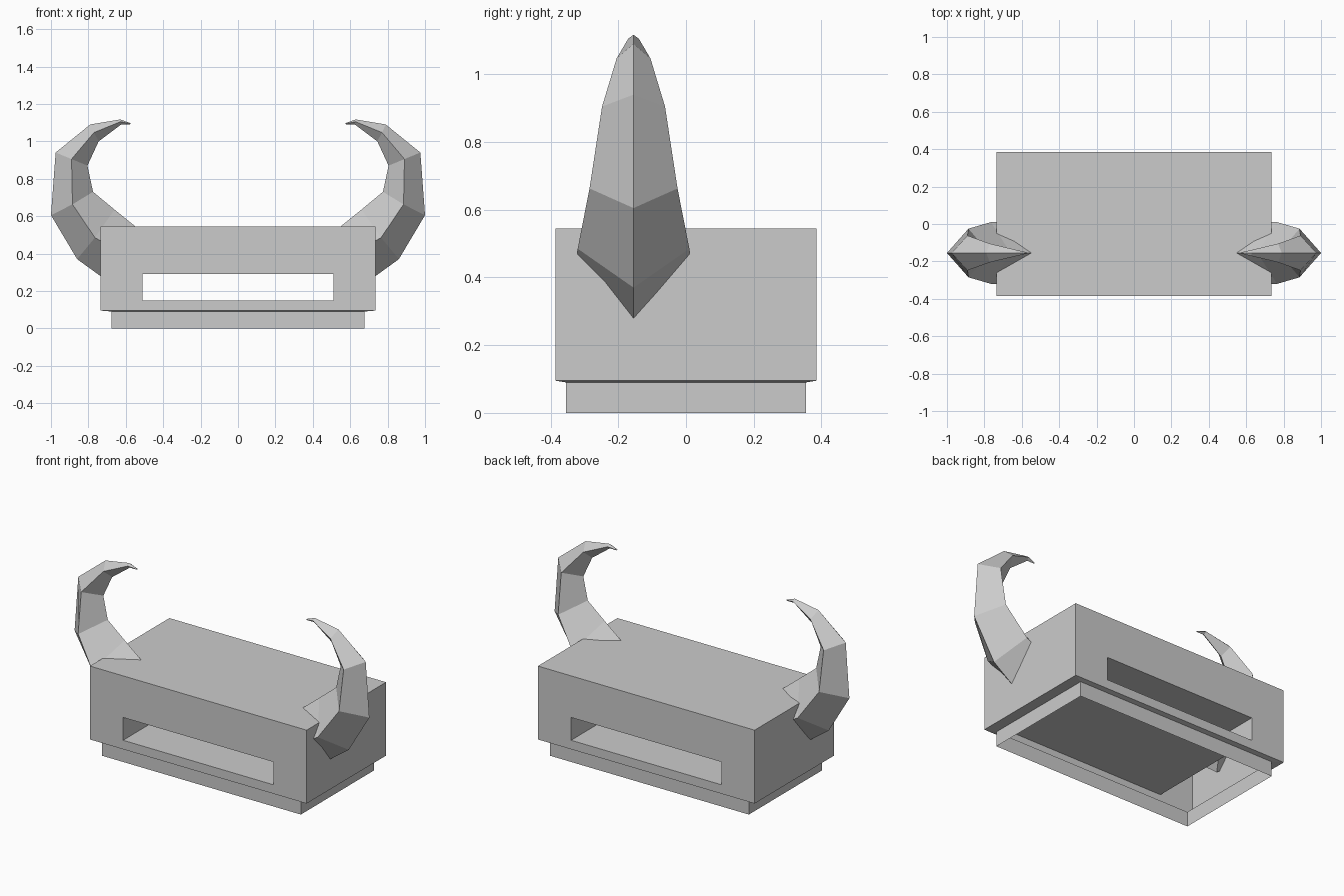
import bpy, bmesh

if "Cube" in bpy.data.objects:
    bpy.data.objects.remove(bpy.data.objects["Cube"])


def make_object(name, bm):
    bmesh.ops.remove_doubles(bm, verts=bm.verts, dist=1e-5)
    bmesh.ops.recalc_face_normals(bm, faces=bm.faces)
    mesh = bpy.data.meshes.new(name)
    bm.to_mesh(mesh)
    bm.free()
    obj = bpy.data.objects.new(name, mesh)
    bpy.context.collection.objects.link(obj)
    return obj


def bridge(bm, a, b):
    n = len(a)
    for i in range(n):
        j = (i + 1) % n
        bm.faces.new((a[i], a[j], b[j], b[i]))


def rect_xy(bm, x, y, z):
    return [bm.verts.new((sx * x, sy * y, z))
            for sx, sy in ((-1, -1), (1, -1), (1, 1), (-1, 1))]


def rect_xz(bm, x, y, z0, z1):
    return [bm.verts.new(p) for p in
            ((-x, y, z0), (x, y, z0), (x, y, z1), (-x, y, z1))]


# Hollow body, open underneath, with a slot running front to back
X, Y, Z0, Z1 = 0.735, 0.385, 0.095, 0.545
bm = bmesh.new()
foot = rect_xy(bm, 0.675, 0.355, 0)
neck = rect_xy(bm, 0.675, 0.355, 0.09)
low = rect_xy(bm, X, Y, Z0)
bridge(bm, foot, neck)
bridge(bm, neck, low)
front_out, back_out = [rect_xz(bm, X, y, Z0, Z1) for y in (-Y, Y)]
front_slot, back_slot = [rect_xz(bm, 0.51, y, 0.15, 0.29) for y in (-Y, Y)]
bridge(bm, front_out, front_slot)
bridge(bm, back_out, back_slot)
bridge(bm, front_slot, back_slot)
for i, j in ((1, 2), (2, 3), (3, 0)):  # right, top and left walls
    bm.faces.new((front_out[i], front_out[j], back_out[j], back_out[i]))
make_object("body", bm)

# Horns: diamond sections (outer x, z, middle x, z, inner x, z, half width)
HORN_Y = -0.155
SECTIONS = [
    (0.715, 0.265, 0.61, 0.40, 0.53, 0.53, 0.165),
    (0.86, 0.37, 0.765, 0.485, 0.66, 0.635, 0.165),
    (1.0, 0.605, 0.885, 0.663, 0.775, 0.73, 0.13),
    (0.975, 0.94, 0.89, 0.905, 0.805, 0.87, 0.093),
    (0.79, 1.09, 0.77, 1.047, 0.745, 1.0, 0.05),
    (0.63, 1.117, 0.628, 1.105, 0.625, 1.09, 0.016),
    (0.575, 1.097, 0.575, 1.094, 0.577, 1.09, 0.004),
]
for side, name in ((-1, "left_horn"), (1, "right_horn")):
    bm = bmesh.new()
    rings = []
    for ox, oz, mx, mz, ix, iz, w in SECTIONS:
        rings.append([bm.verts.new((side * x, HORN_Y + dy, z)) for x, dy, z in
                      ((ox, 0, oz), (mx, w, mz), (ix, 0, iz), (mx, -w, mz))])
    for a, b in zip(rings, rings[1:]):
        bridge(bm, a, b)
    bm.faces.new(rings[0])
    bm.faces.new(rings[-1])
    make_object(name, bm)
